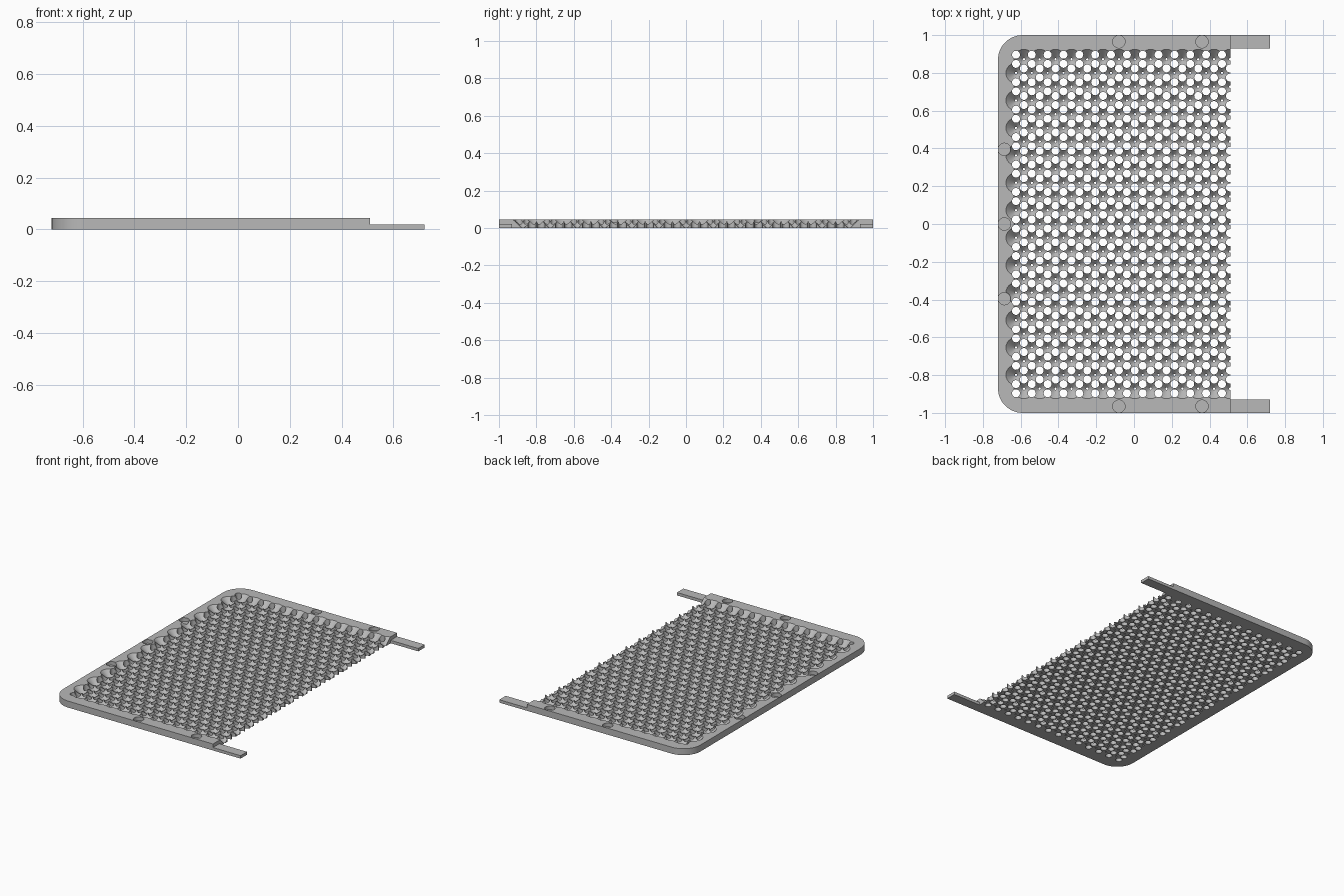
import bpy, bmesh, math
from mathutils import Matrix

if "Cube" in bpy.data.objects:
    bpy.data.objects.remove(bpy.data.objects["Cube"], do_unlink=True)

LEFT, CUT, RIGHT, HALF = -0.72, 0.51, 0.72, 1.0
THICK, TAB_THICK, TAB_WIDTH, CORNER = 0.0445, 0.02, 0.07, 0.13
PITCH = 0.0839
STEP, ROW = PITCH / 2, PITCH * math.sqrt(3) / 2
START = -0.625
SIDES = 24

grey = bpy.data.materials.new("mid_grey")
grey.use_nodes = True
grey.diffuse_color = (0.48, 0.48, 0.48, 1)
grey.node_tree.nodes["Principled BSDF"].inputs["Base Color"].default_value = grey.diffuse_color


def finish(name, bm):
    bmesh.ops.recalc_face_normals(bm, faces=bm.faces)
    mesh = bpy.data.meshes.new(name)
    bm.to_mesh(mesh)
    bm.free()
    mesh.materials.append(grey)
    obj = bpy.data.objects.new(name, mesh)
    bpy.context.collection.objects.link(obj)
    return obj


def extrude(name, outline, height):
    bm = bmesh.new()
    face = bm.faces.new([bm.verts.new((x, y, 0)) for x, y in outline])
    top = bmesh.ops.extrude_face_region(bm, geom=[face])["geom"]
    verts = [v for v in top if isinstance(v, bmesh.types.BMVert)]
    bmesh.ops.translate(bm, verts=verts, vec=(0, 0, height))
    return finish(name, bm)


def cones(name, points, r_low, r_high, low, high):
    bm = bmesh.new()
    for x, y in points:
        bmesh.ops.create_cone(bm, cap_ends=True, segments=SIDES,
                              radius1=r_low, radius2=r_high, depth=high - low,
                              matrix=Matrix.Translation((x, y, (low + high) / 2)))
    obj = finish(name, bm)
    obj.hide_render = True
    return obj


def cut(target, cutter):
    before = len(target.data.polygons)
    for solver in ("MANIFOLD", "EXACT"):
        mod = target.modifiers.new("cut", "BOOLEAN")
        mod.operation = "DIFFERENCE"
        mod.solver = solver
        mod.object = cutter
        graph = bpy.context.evaluated_depsgraph_get()
        graph.update()
        mesh = bpy.data.meshes.new_from_object(target.evaluated_get(graph))
        target.modifiers.remove(mod)
        if len(mesh.polygons) > before:
            target.data = mesh
            break
    bpy.data.objects.remove(cutter, do_unlink=True)


# Tray plate with two rounded corners
outline = [(CUT, -HALF), (CUT, HALF)]
for sign, first in ((1, 90), (-1, 180)):
    for k in range(13):
        a = math.radians(first + k * 7.5)
        outline.append((LEFT + CORNER + CORNER * math.cos(a),
                        sign * (HALF - CORNER) + CORNER * math.sin(a)))
tray = extrude("perforated_tray", outline, THICK)

# Staggered conical pockets, split in three sets that do not overlap
pockets = [[], [], []]
drains = set()
for r in range(-12, 13):
    for c in range((r + 1) % 2, 29, 2):
        pockets[((c - r - 1) // 2 - r) % 3].append((START + c * STEP, r * ROW))
        for dc, dr in ((0, 2), (0, -2), (1, 1), (1, -1), (-1, 1), (-1, -1)):
            drains.add((c + dc, 3 * r + dr))

APEX, MOUTH, OVER = 0.006, 0.053, 0.003
slope = (MOUTH - APEX) / THICK
for k, points in enumerate(pockets):
    cut(tray, cones(f"pocket_cutter_{k}", points, APEX - slope * OVER,
                    MOUTH + slope * OVER, -OVER, THICK + OVER))

# Drain holes between the pockets
holes = [(START + c * STEP, r * ROW / 3) for c, r in drains if c >= 0 and abs(r) <= 37]
cut(tray, cones("drain_cutter", sorted(holes), 0.021, 0.021, -0.01, THICK + 0.01))

# Round blind recesses in the rim
spots = [(x, s * 0.965) for x in (-0.08, 0.36) for s in (1, -1)]
spots += [(-0.686, y) for y in (-0.395, 0, 0.395)]
cut(tray, cones("recess_cutter", spots, 0.033, 0.033, 0.02, THICK + 0.01))

# Thin guide tabs past the open end
parts = [tray]
for side, s in (("left", 1), ("right", -1)):
    inner, outer = s * (HALF - TAB_WIDTH), s * HALF
    parts.append(extrude(f"guide_tab_{side}", [(CUT, inner), (RIGHT, inner),
                                               (RIGHT, outer), (CUT, outer)], TAB_THICK))

bpy.ops.object.select_all(action="DESELECT")
for obj in parts:
    obj.select_set(True)
bpy.context.view_layer.objects.active = tray
bpy.ops.object.shade_smooth_by_angle(angle=math.radians(30))
